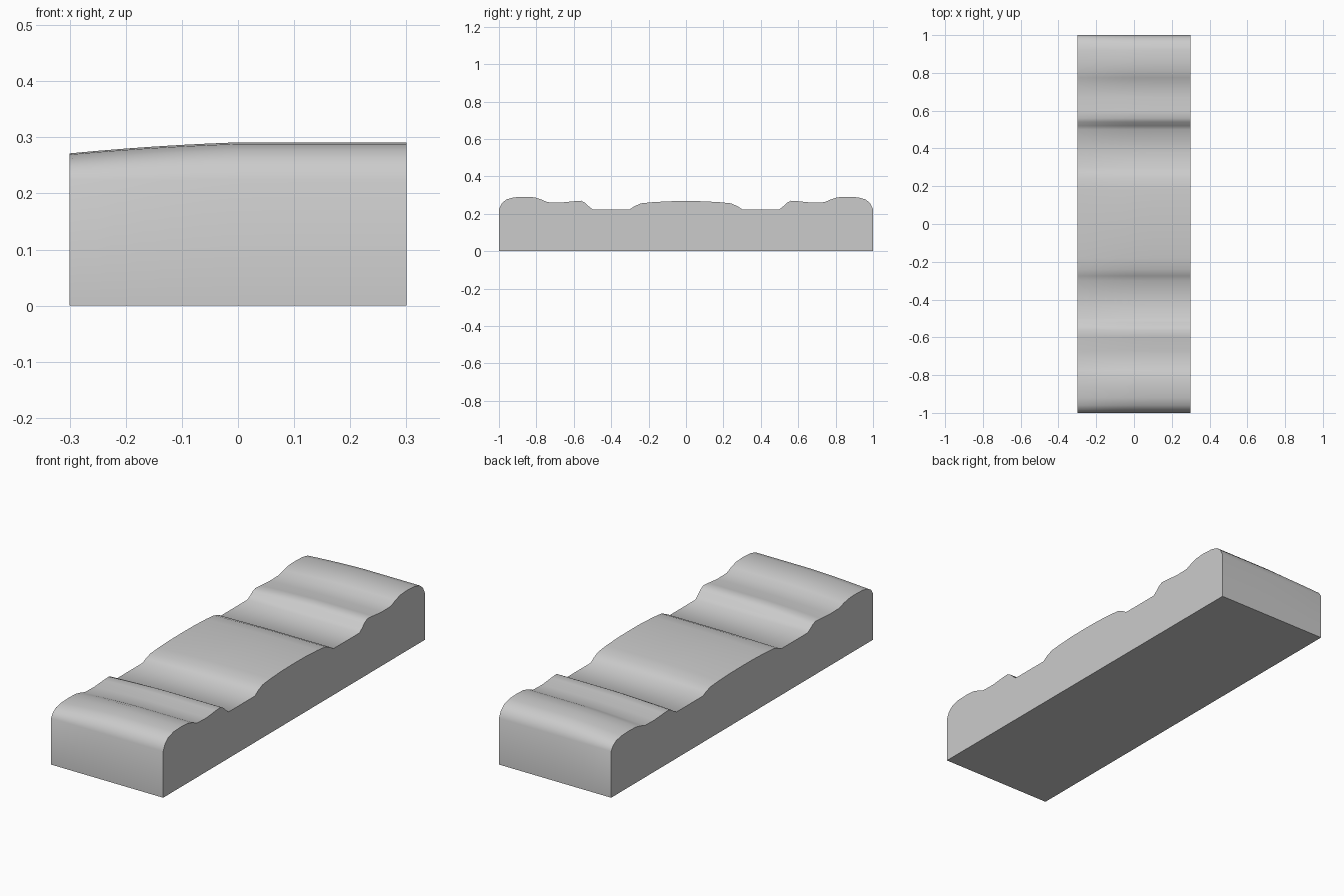
import bpy, bmesh, math

if "Cube" in bpy.data.objects:
    bpy.data.objects.remove(bpy.data.objects["Cube"])

# Half profile of the wavy top: (distance from centre along y, height)
half = [(0, .268), (.09, .267), (.18, .262), (.24, .256), (.275, .241), (.30, .224),
        (.50, .224), (.52, .240), (.54, .259), (.56, .270), (.60, .267), (.67, .260),
        (.74, .262), (.775, .277), (.81, .288), (.86, .291), (.92, .288),
        (.96, .277), (.985, .256), (1.0, .224)]
profile = [(-y, z) for y, z in reversed(half[1:])] + half

BASE = .224


def relief(x):
    """Share of the wave height kept: full on the right, fading to the left."""
    d = max(0.0, -x)
    return 1 - (.035 * d + .1015 * d * d) / .067


xs = [-.3, -.25, -.2, -.15, -.1, -.05, 0, .1, .2, .3]

bm = bmesh.new()
rows = []
for x in xs:
    ring = [bm.verts.new((x, y, BASE + (z - BASE) * relief(x))) for y, z in profile]
    ring += [bm.verts.new((x, 1, 0)), bm.verts.new((x, -1, 0))]
    rows.append(ring)

# Skin between cross-sections, then the two end caps
n = len(rows[0])
for a, b in zip(rows, rows[1:]):
    for i in range(n):
        j = (i + 1) % n
        bm.faces.new((a[i], b[i], b[j], a[j]))
bm.faces.new(rows[0])
bm.faces.new(rows[-1])
bmesh.ops.recalc_face_normals(bm, faces=bm.faces)

mesh = bpy.data.meshes.new("wavy_block")
bm.to_mesh(mesh)
bm.free()
block = bpy.data.objects.new("wavy_block", mesh)
bpy.context.collection.objects.link(block)

# Single grey material
grey = bpy.data.materials.new("light grey")
grey.diffuse_color = (.6, .6, .6, 1)
grey.use_nodes = True
grey.node_tree.nodes["Principled BSDF"].inputs["Base Color"].default_value = grey.diffuse_color
mesh.materials.append(grey)

bpy.context.view_layer.objects.active = block
block.select_set(True)
bpy.ops.object.shade_smooth_by_angle(angle=math.radians(40))
